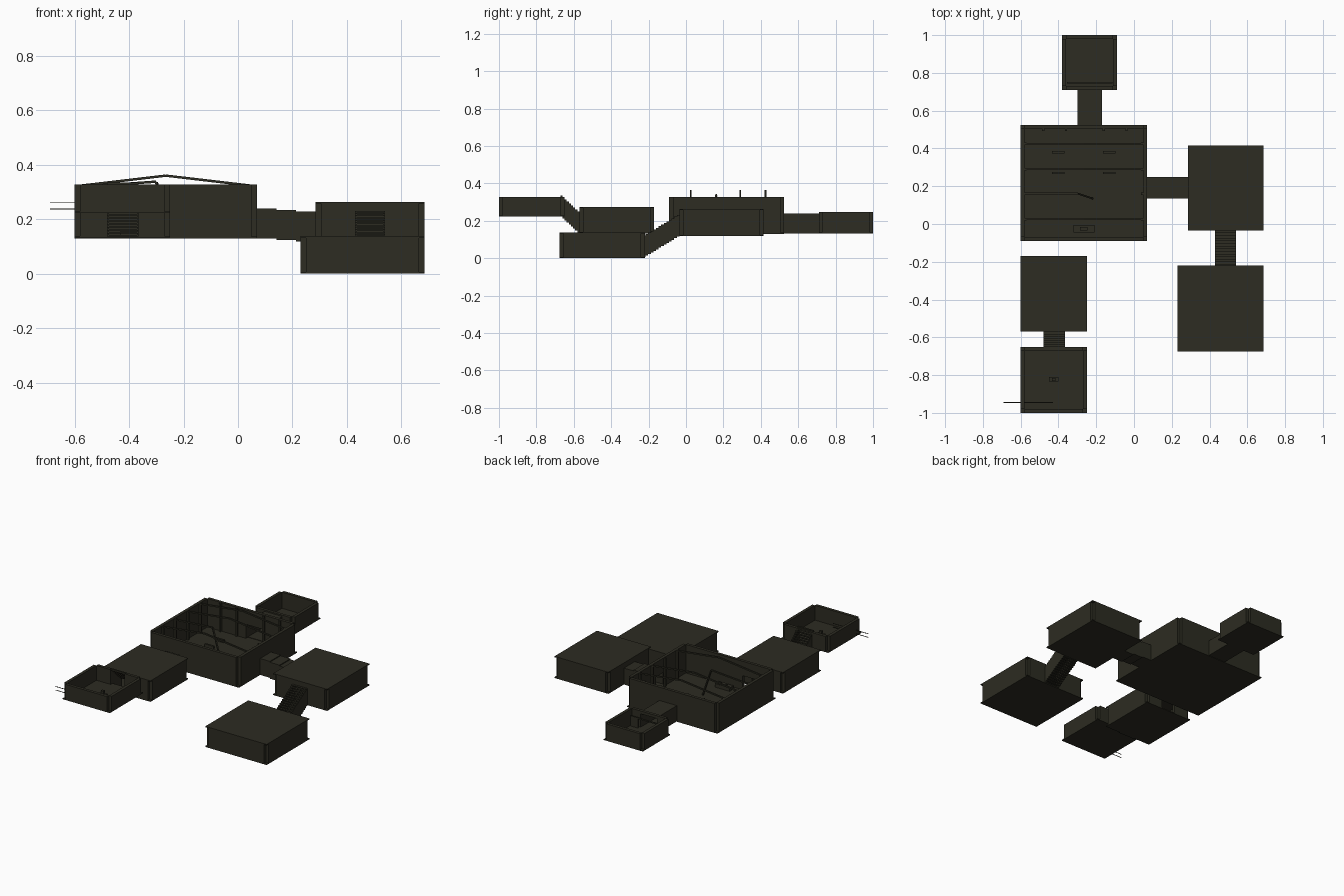
import bpy, bmesh
from mathutils import Vector, Matrix

if "Cube" in bpy.data.objects:
    bpy.data.objects.remove(bpy.data.objects["Cube"])

stone = bpy.data.materials.new("dark_olive_stone")
stone.diffuse_color = (0.026, 0.025, 0.016, 1)
stone.use_nodes = True
stone.node_tree.nodes["Principled BSDF"].inputs["Base Color"].default_value = stone.diffuse_color


def make(name, boxes=(), beams=()):
    """One object from axis-aligned boxes (x0,x1,y0,y1,z0,z1) and square beams (a,b,width)."""
    bm = bmesh.new()
    for x0, x1, y0, y1, z0, z1 in boxes:
        m = Matrix.Translation(((x0 + x1) / 2, (y0 + y1) / 2, (z0 + z1) / 2))
        m = m @ Matrix.Diagonal((x1 - x0, y1 - y0, z1 - z0, 1))
        bmesh.ops.create_cube(bm, size=1, matrix=m)
    for a, b, w in beams:
        a, b = Vector(a), Vector(b)
        d = b - a
        rot = d.to_track_quat('Z', 'Y').to_matrix().to_4x4()
        m = Matrix.Translation((a + b) / 2) @ rot @ Matrix.Diagonal((w, w, d.length, 1))
        bmesh.ops.create_cube(bm, size=1, matrix=m)
    me = bpy.data.meshes.new(name)
    bm.to_mesh(me)
    bm.free()
    me.materials.append(stone)
    ob = bpy.data.objects.new(name, me)
    bpy.context.collection.objects.link(ob)
    return ob


T = 0.02    # wall thickness, corners left notched
S = 0.006   # slab thickness


def room(name, x0, x1, y0, y1, z0, z1, roof=False, doors=None):
    """Floor, four walls with optional doorways (side: (from, to, height)), optional roof."""
    doors = doors or {}
    boxes = [(x0, x1, y0, y1, z0, z0 + S)]
    top = z1 - S if roof else z1
    if roof:
        boxes.append((x0, x1, y0, y1, top, z1))
    for side in ("front", "back", "left", "right"):
        along_x = side in ("front", "back")
        lo, hi = (x0 + T, x1 - T) if along_x else (y0 + T, y1 - T)
        spans = [(lo, hi, z0 + S)]
        if side in doors:
            a, b, h = doors[side]
            spans = [(lo, a, z0 + S), (a, b, z0 + h), (b, hi, z0 + S)]
        for a, b, zb in spans:
            if along_x:
                c = y0 if side == "front" else y1 - T
                boxes.append((a, b, c, c + T, zb, top))
            else:
                c = x0 if side == "left" else x1 - T
                boxes.append((c, c + T, a, b, zb, top))
    make(name, boxes)


def passage(name, axis, a, b, lo, hi, za, zb, h, n):
    """Stepped tunnel running along an axis from a to b, floor going from za to zb."""
    boxes, w = [], 0.006
    for i in range(n):
        p, q = a + (b - a) * i / n, a + (b - a) * (i + 1) / n
        z = za + (zb - za) * (i / (n - 1) if n > 1 else 0)
        for l, r, d, u in ((lo, hi, z, z + S), (lo, hi, z + h - S, z + h),
                           (lo, lo + w, z + S, z + h - S), (hi - w, hi, z + S, z + h - S)):
            boxes.append((p, q, l, r, d, u) if axis == 'x' else (l, r, p, q, d, u))
    make(name, boxes)


# Rooms
room("main_hall", -0.6, 0.07, -0.09, 0.525, 0.13, 0.327,
     doors={"back": (-0.295, -0.175, 0.1), "right": (0.14, 0.245, 0.1),
            "front": (-0.475, -0.37, 0.1)})
room("back_room", -0.38, -0.09, 0.71, 1.0, 0.133, 0.247,
     doors={"front": (-0.295, -0.175, 0.095)})
room("right_room", 0.285, 0.685, -0.035, 0.415, 0.118, 0.263, True,
     doors={"left": (0.14, 0.245, 0.1), "front": (0.435, 0.535, 0.1)})
room("lower_room", 0.23, 0.685, -0.675, -0.22, 0.0, 0.138, True,
     doors={"back": (0.435, 0.535, 0.11)})
room("left_room", -0.6, -0.25, -0.57, -0.17, 0.133, 0.274, True,
     doors={"front": (-0.475, -0.37, 0.1), "back": (-0.475, -0.37, 0.1)})
room("entrance_room", -0.6, -0.25, -1.0, -0.65, 0.222, 0.327,
     doors={"back": (-0.475, -0.37, 0.1)})

# Corridors and stair tunnels
passage("back_corridor", 'y', 0.525, 0.71, -0.30, -0.17, 0.133, 0.133, 0.105, 1)
passage("side_corridor", 'x', 0.07, 0.285, 0.135, 0.25, 0.13, 0.118, 0.11, 3)
passage("lower_stairs", 'y', -0.23, -0.035, 0.43, 0.54, 0.005, 0.115, 0.115, 14)
passage("entrance_stairs", 'y', -0.672, -0.57, -0.48, -0.365, 0.222, 0.137, 0.112, 9)

# Roof trusses of the hall, one of them broken
trusses = []
for y in (0.025, 0.29, 0.425):
    trusses += [((-0.58, y, 0.323), (-0.265, y, 0.36), 0.009),
                ((-0.265, y, 0.36), (0.05, y, 0.323), 0.009)]
trusses += [((-0.58, 0.162, 0.318), (-0.3, 0.162, 0.338), 0.009),
            ((-0.3, 0.162, 0.335), (-0.22, 0.135, 0.14), 0.009)]
make("roof_trusses", beams=trusses)

# Wall columns, plus upright ribs on the front and back walls
cols = []
for y in (0.025, 0.16, 0.29, 0.425):
    for x in (-0.58, 0.038):
        cols.append((x, x + 0.012, y - 0.007, y + 0.007, 0.136, 0.325))
for x in (-0.48, -0.36, -0.16, -0.04):
    cols.append((x - 0.006, x + 0.006, 0.493, 0.505, 0.136, 0.325))
make("hall_columns", cols)

# Hall furniture: four benches and an altar
benches = []
for x in (-0.4, -0.13):
    for y in (0.27, 0.38):
        benches.append((x - 0.033, x + 0.033, y - 0.006, y + 0.006, 0.136, 0.155))
make("hall_benches", benches)
make("altar", [(-0.32, -0.21, -0.045, -0.005, 0.136, 0.16),
               (-0.285, -0.245, -0.035, -0.015, 0.16, 0.168)])

# Back room shelf, entrance pedestal and poles
make("back_room_ledge", [(-0.355, -0.3, 0.745, 0.752, 0.139, 0.2),
                         (-0.17, -0.115, 0.745, 0.752, 0.139, 0.2),
                         (-0.355, -0.115, 0.745, 0.752, 0.2, 0.208)])
make("entrance_pedestal", [(-0.45, -0.4, -0.835, -0.81, 0.228, 0.24),
                           (-0.435, -0.415, -0.83, -0.815, 0.24, 0.26)])
make("entrance_poles", beams=[((-0.69, -0.945, z), (-0.43, -0.945, z), 0.003)
                              for z in (0.238, 0.262)])
